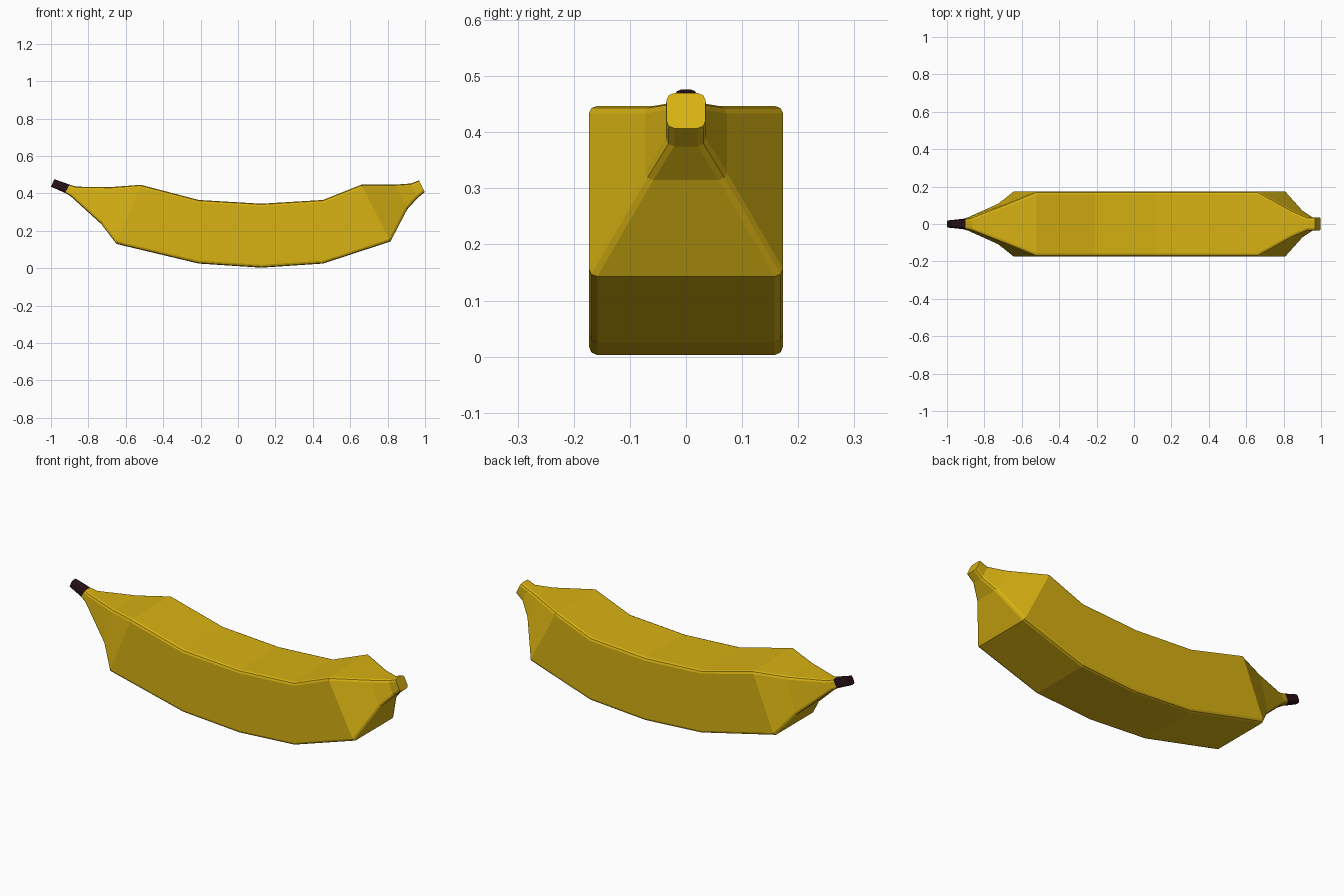
import bpy
import bmesh
from math import cos, sin, pi
from mathutils import Vector

cube = bpy.data.objects.get("Cube")
if cube:
    bpy.data.objects.remove(cube)


def make_material(name, rgb):
    mat = bpy.data.materials.new(name)
    mat.use_nodes = True
    colour = (*rgb, 1)
    mat.diffuse_color = colour
    mat.node_tree.nodes["Principled BSDF"].inputs["Base Color"].default_value = colour
    return mat


def section(top, bottom, half, radius):
    """Rounded rectangle spanned by the y axis and the line from bottom to top."""
    top, bottom = (Vector((p[0], 0, p[1])) for p in (top, bottom))
    up = (top - bottom).normalized()
    tall = (top - bottom).length / 2
    side = Vector((0, 1, 0))
    points = []
    for corner, (sy, sz) in enumerate(((1, 1), (-1, 1), (-1, -1), (1, -1))):
        for step in range(3):
            a = (corner + step / 2) * pi / 2
            y = sy * (half - radius) + radius * cos(a)
            z = sz * (tall - radius) + radius * sin(a)
            points.append((top + bottom) / 2 + side * y + up * z)
    return points


def loft(name, sections, mat):
    """Skin a row of sections and close both ends."""
    bm = bmesh.new()
    rings = [[bm.verts.new(p) for p in section(*s)] for s in sections]
    for a, b in zip(rings, rings[1:]):
        for i in range(len(a)):
            j = (i + 1) % len(a)
            bm.faces.new((a[i], a[j], b[j], b[i]))
    bm.faces.new(rings[0])
    bm.faces.new(rings[-1])
    bmesh.ops.recalc_face_normals(bm, faces=bm.faces)
    mesh = bpy.data.meshes.new(name)
    bm.to_mesh(mesh)
    bm.free()
    mesh.materials.append(mat)
    obj = bpy.data.objects.new(name, mesh)
    bpy.context.collection.objects.link(obj)
    return obj


yellow = make_material("ripe yellow", (0.68, 0.44, 0.006))
brown = make_material("dark stem brown", (0.022, 0.006, 0.008))

# Each section: top (x, z), bottom (x, z), half width, corner radius
stem_base = ((-0.90, 0.447), (-0.925, 0.403), 0.027, 0.012)

# Fruit body, from stem end to blossom end
loft("banana_body", [
    stem_base,
    ((-0.865, 0.436), (-0.895, 0.385), 0.035, 0.013),
    ((-0.68, 0.434), (-0.73, 0.235), 0.108, 0.015),
    ((-0.52, 0.446), (-0.65, 0.13), 0.173, 0.015),
    ((-0.21, 0.365), (-0.21, 0.025), 0.173, 0.015),
    ((0.125, 0.345), (0.125, 0.003), 0.173, 0.015),
    ((0.455, 0.365), (0.455, 0.025), 0.173, 0.015),
    ((0.66, 0.447), (0.815, 0.143), 0.173, 0.015),
    ((0.84, 0.447), (0.905, 0.315), 0.073, 0.015),
    ((0.925, 0.453), (0.96, 0.375), 0.036, 0.015),
    ((0.968, 0.47), (0.998, 0.407), 0.035, 0.015),
], yellow)

# Stem
loft("stem", [
    ((-0.982, 0.476), (-1.0, 0.436), 0.019, 0.010),
    stem_base,
], brown)
